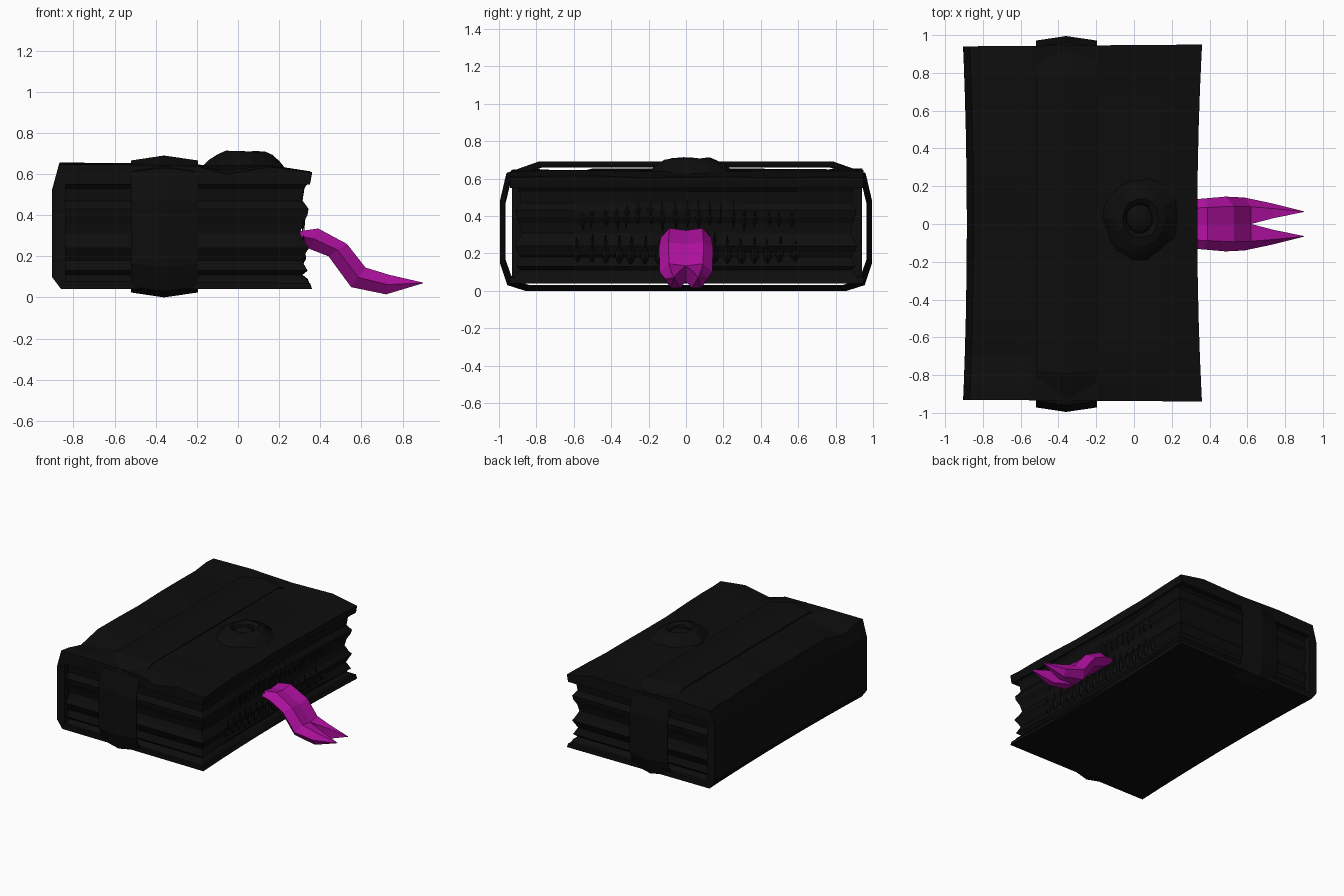
import bpy, bmesh, math, random
from mathutils import Vector

random.seed(4)
if "Cube" in bpy.data.objects:
    bpy.data.objects.remove(bpy.data.objects["Cube"])


def material(name, rgb):
    m = bpy.data.materials.new(name)
    m.use_nodes = True
    m.diffuse_color = (*rgb, 1)
    bsdf = m.node_tree.nodes["Principled BSDF"]
    bsdf.inputs["Base Color"].default_value = (*rgb, 1)
    return m


BLACK = material("near_black", (0.004, 0.004, 0.004))
MAGENTA = material("magenta", (0.42, 0.005, 0.34))


def finish(bm, name, mat):
    bmesh.ops.recalc_face_normals(bm, faces=bm.faces)
    mesh = bpy.data.meshes.new(name)
    bm.to_mesh(mesh)
    bm.free()
    mesh.materials.append(mat)
    ob = bpy.data.objects.new(name, mesh)
    bpy.context.collection.objects.link(ob)
    return ob


def loft(rings, caps=True, cyclic=False):
    """Skin a list of closed rings of points."""
    bm = bmesh.new()
    loops = [[bm.verts.new(p) for p in ring] for ring in rings]
    pairs = list(zip(loops, loops[1:]))
    if cyclic:
        pairs.append((loops[-1], loops[0]))
    for a, b in pairs:
        for i in range(len(a)):
            j = (i + 1) % len(a)
            bm.faces.new((a[i], a[j], b[j], b[i]))
    if caps and not cyclic:
        bm.faces.new(loops[0])
        bm.faces.new(loops[-1])
    return bm


def jitter(a):
    return random.uniform(-a, a)


def waist(x, y):
    """Long edges bow slightly towards the middle of the book."""
    bow = 1 - (y / 0.94) ** 2
    return x - 0.025 * bow if x > 0.25 else x + 0.02 * bow if x < -0.8 else x


# Leather cover: C-shaped profile drawn along the book's height
outer = [(0.36, 0.04), (-0.3, 0.04), (-0.86, 0.04), (-0.905, 0.1), (-0.905, 0.52),
         (-0.87, 0.65), (-0.55, 0.65), (-0.2, 0.64), (-0.06, 0.64), (0.15, 0.64), (0.36, 0.61)]
inner = [(0.35, 0.55), (-0.84, 0.55), (-0.84, 0.08), (0.35, 0.07)]
DENTS = [(-0.06, -0.93, 0.14, 0.04), (-0.87, -0.72, 0.2, 0.045),
         (-0.05, 0.68, 0.2, 0.025), (-0.6, 0.1, 0.15, 0.015)]
rings = []
for y in (-0.935, -0.85, -0.7, -0.5, -0.25, 0, 0.25, 0.5, 0.7, 0.85, 0.945):
    ring = []
    for x, z in outer + inner:
        px, pz = waist(x, y), z
        if z > 0.6:
            pz += jitter(0.006)
            for dx, dy, r, d in DENTS:
                pz -= d * max(0, 1 - math.hypot(x - dx, y - dy) / r)
        flare = 1 + 0.008 * (x + 0.3) * (abs(y) > 0.9)
        ring.append((px, y * flare, pz))
    rings.append(ring)
finish(loft(rings), "leather_cover", BLACK)

# Page block: uneven bundles of paper stacked in z
layers = [(0.06, 0.02), (0.09, 0.0), (0.11, -0.02), (0.13, 0.0), (0.18, -0.02), (0.2, -0.01),
          (0.24, 0.01), (0.27, -0.01), (0.31, -0.025), (0.36, -0.015), (0.4, 0.0), (0.43, 0.005),
          (0.47, -0.02), (0.53, -0.015), (0.56, 0.01)]
rings = []
for z, d in layers:
    ex, ey = 0.335 + d, 0.905 + d
    fore = [(waist(ex, y) + jitter(0.006), y, z)
            for y in (-ey, -0.6, -0.3, 0, 0.3, 0.6, ey)]
    rings.append(fore + [(-0.85, ey, z), (-0.85, -ey, z)])
finish(loft(rings), "page_block", BLACK)

# Strap: thin sheet around the book, raised along its middle
half = [(0.86, 0.0), (0.955, 0.03), (0.995, 0.15), (0.995, 0.48), (0.96, 0.63), (0.79, 0.69)]
path = half + [(-y, z) for y, z in reversed(half)]


def strap_ring(x, inset):
    return [(x, y * (1 - inset / 0.99), 0.345 + (z - 0.345) * (1 - inset / 0.345))
            for y, z in path]


sheet = [(-0.52, 0.024), (-0.36, 0.0), (-0.195, 0.024), (-0.195, 0.03), (-0.36, 0.008), (-0.52, 0.03)]
finish(loft([strap_ring(x, d) for x, d in sheet], cyclic=True), "strap", BLACK)

# Eye on the top cover: wrinkled lid ring and the ball inside
EYE = Vector((0.03, 0.03, 0))
rings = []
for r, z in [(0.215, 0.62), (0.17, 0.665), (0.13, 0.695), (0.095, 0.71), (0.07, 0.69), (0.06, 0.63)]:
    ring = []
    for i in range(14):
        a = math.tau * i / 14
        rr = r * (1 + jitter(0.07))
        ring.append(EYE + Vector((rr * math.cos(a), 1.12 * rr * math.sin(a), z + jitter(0.005))))
    rings.append(ring)
finish(loft(rings), "eyelids", BLACK)

bm = bmesh.new()
bmesh.ops.create_uvsphere(bm, u_segments=12, v_segments=8, radius=0.085)
bmesh.ops.scale(bm, vec=(1, 1.1, 0.7), verts=bm.verts)
bmesh.ops.translate(bm, vec=EYE + Vector((0, 0, 0.64)), verts=bm.verts)
finish(bm, "eyeball", BLACK)


# Teeth: two arched rows of four-sided fangs on the fore edge
def tooth_row(name, count, reach, base, length, arch, direction):
    bm = bmesh.new()
    for i in range(count):
        t = 2 * i / (count - 1) - 1
        y = t * reach + jitter(0.008)
        z = base - arch * t * t
        size = length * (1 - 0.25 * t * t) * random.uniform(0.85, 1.1)
        x = waist(0.33, y)
        root = [bm.verts.new((x + 0.016 * a, y + 0.022 * b, z + direction * size * 0.3))
                for a, b in ((1, 0), (0, 1), (-1, 0), (0, -1))]
        top = bm.verts.new((x - 0.01, y, z))
        tip = bm.verts.new((x + 0.008, y + jitter(0.008), z + direction * size))
        for k in range(4):
            bm.faces.new((root[k], root[(k + 1) % 4], tip))
            bm.faces.new((root[(k + 1) % 4], root[k], top))
    finish(bm, name, BLACK)


tooth_row("upper_teeth", 19, 0.56, 0.48, 0.15, 0.04, -1)
tooth_row("lower_teeth", 17, 0.58, 0.12, 0.18, -0.03, 1)

# Forked tongue: one half lofted to its tip, then mirrored
# Each station: top x, top z, bottom x, bottom z, inner y, outer y
stations = [(0.2, 0.31, 0.2, 0.27, 0, 0.12), (0.32, 0.325, 0.31, 0.265, 0, 0.13),
            (0.39, 0.335, 0.35, 0.235, 0, 0.135), (0.53, 0.26, 0.44, 0.2, 0, 0.145),
            (0.62, 0.145, 0.55, 0.05, 0, 0.14), (0.735, 0.11, 0.72, 0.015, 0.03, 0.11),
            (0.9, 0.072, 0.9, 0.069, 0.064, 0.067)]
rings = []
for tx, tz, bx, bz, yi, yo in stations:
    shoulder = yi + 0.65 * (yo - yi)
    mx, mz = (tx + bx) / 2, (tz + bz) / 2
    rings.append([(tx, yi, tz - 0.012 * (yi == 0)), (tx, shoulder, tz), (mx, yo, mz),
                  (bx, shoulder, bz), (bx, yi, bz)])
bm = loft(rings)
# Open the hidden seam between the halves
seam = [f for f in bm.faces if all(abs(v.co.y) < 1e-5 for v in f.verts)]
bmesh.ops.delete(bm, geom=seam, context="FACES")
tongue = finish(bm, "forked_tongue", MAGENTA)
mirror = tongue.modifiers.new("mirror", "MIRROR")
mirror.use_axis = (False, True, False)
mirror.use_clip = True
